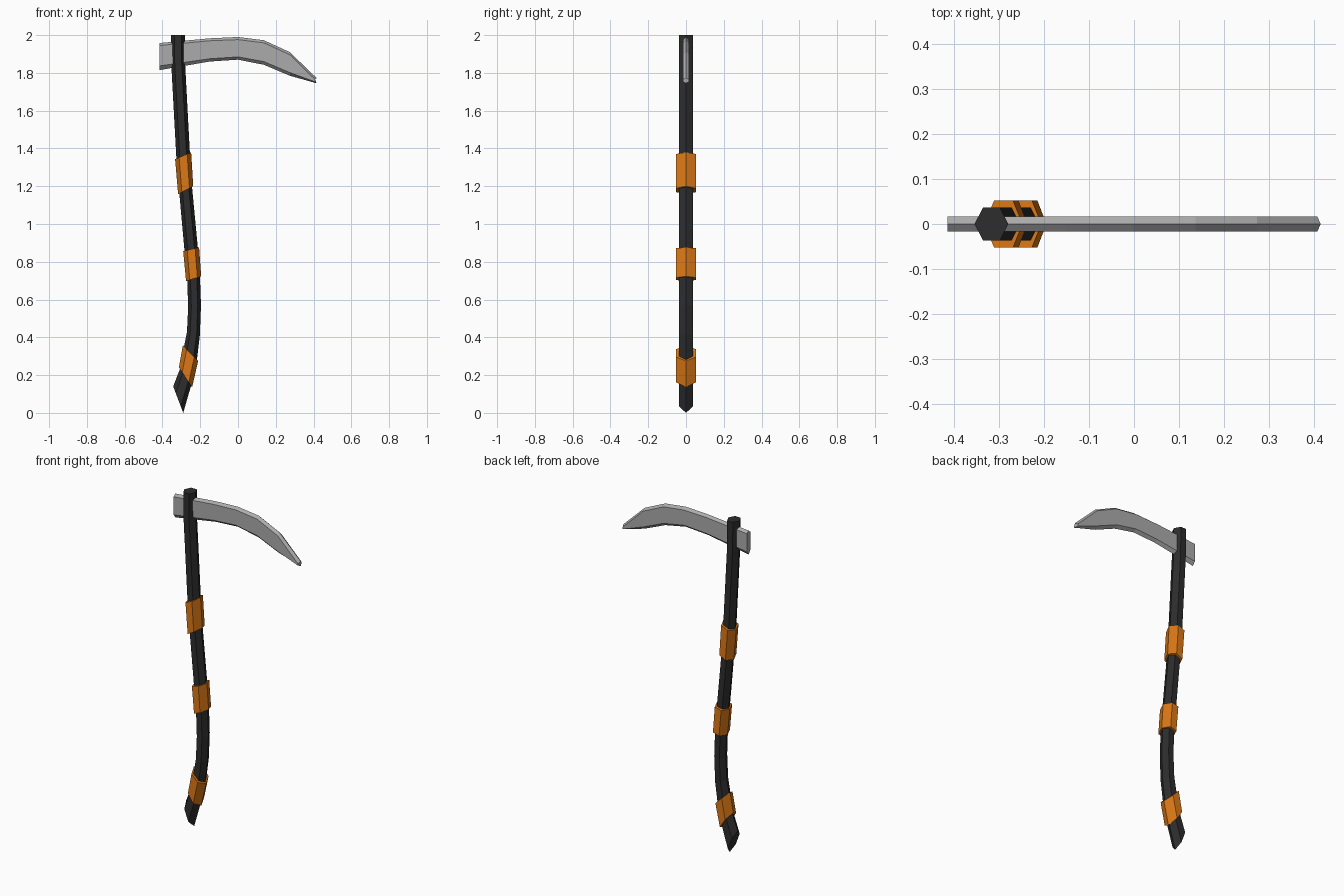
import bpy, bmesh

if "Cube" in bpy.data.objects:
    bpy.data.objects.remove(bpy.data.objects["Cube"])


def material(name, rgb):
    m = bpy.data.materials.new(name)
    m.diffuse_color = (*rgb, 1)
    m.use_nodes = True
    m.node_tree.nodes["Principled BSDF"].inputs["Base Color"].default_value = m.diffuse_color
    return m


BLACK = material("black wood", (0.026, 0.026, 0.026))
ORANGE = material("orange wrap", (0.72, 0.19, 0.008))
STEEL = material("grey steel", (0.41, 0.41, 0.41))


def loft(name, rings, mat):
    """Skin a row of equal-sized point rings and cap both ends."""
    bm = bmesh.new()
    loops = [[bm.verts.new(p) for p in ring] for ring in rings]
    n = len(loops[0])
    for a, b in zip(loops, loops[1:]):
        for i in range(n):
            j = (i + 1) % n
            bm.faces.new((a[i], a[j], b[j], b[i]))
    bm.faces.new(loops[0])
    bm.faces.new(loops[-1])
    bmesh.ops.recalc_face_normals(bm, faces=bm.faces)
    me = bpy.data.meshes.new(name)
    bm.to_mesh(me)
    bm.free()
    me.materials.append(mat)
    ob = bpy.data.objects.new(name, me)
    bpy.context.collection.objects.link(ob)
    return ob


def hexagon(section, hy, scale=1.0):
    """Hexagon slanted between a left and a right point (x, z)."""
    lx, lz, rx, rz = section
    cx, cz = (lx + rx) / 2, (lz + rz) / 2
    dx, dz = (rx - lx) / 2 * scale, (rz - lz) / 2 * scale
    pattern = [(-1, 0), (-.5, -1), (.5, -1), (1, 0), (.5, 1), (-.5, 1)]
    return [(cx + t * dx, s * hy, cz + t * dz) for t, s in pattern]


# Grip wraps: slanted top and bottom sections (left x, z, right x, z)
wraps = {
    "upper_wrap": [(-.333, 1.343, -.248, 1.380), (-.317, 1.158, -.237, 1.200)],
    "middle_wrap": [(-.290, .856, -.206, .877), (-.275, .697, -.195, .723)],
    "lower_wrap": [(-.292, .358, -.211, .275), (-.313, .241, -.243, .135)],
}
for name, sections in wraps.items():
    loft(name, [hexagon(s, .052) for s in sections], ORANGE)

# Curved handle, passing through the wraps, with a slanted foot
up, mid, low = ([hexagon(s, .037, .84) for s in w] for w in wraps.values())
plain = [hexagon(s, .037) for s in (
    (-.355, 2.0, -.280, 2.0), (-.353, 1.84, -.280, 1.85),
    (-.264, .56, -.196, .57), (-.270, .43, -.202, .41),
    (-.343, .14, -.290, 0))]
loft("handle", plain[:2] + up + mid + plain[2:4] + low + plain[4:], BLACK)

# Blade: x, top z, bottom z, bevel height at top and bottom
stations = [
    (-.415, 1.958, 1.815, .013, .022), (-.15, 1.983, 1.860, .013, .015),
    (0, 1.990, 1.870, .014, .015), (.137, 1.973, 1.843, .014, .017),
    (.274, 1.910, 1.785, .014, .017), (.412, 1.773, 1.745, .008, .008)]
T = .0165
rings = []
for x, top, bot, a, b in stations:
    rings.append([(x, 0, top), (x, -T, top - a), (x, -T, bot + b),
                  (x, 0, bot), (x, T, bot + b), (x, T, top - a)])
# Push the ridge of the tip slightly forward
rings[-1] = [(x + (.004 if y == 0 else -.004), y, z) for x, y, z in rings[-1]]
loft("blade", rings, STEEL)
